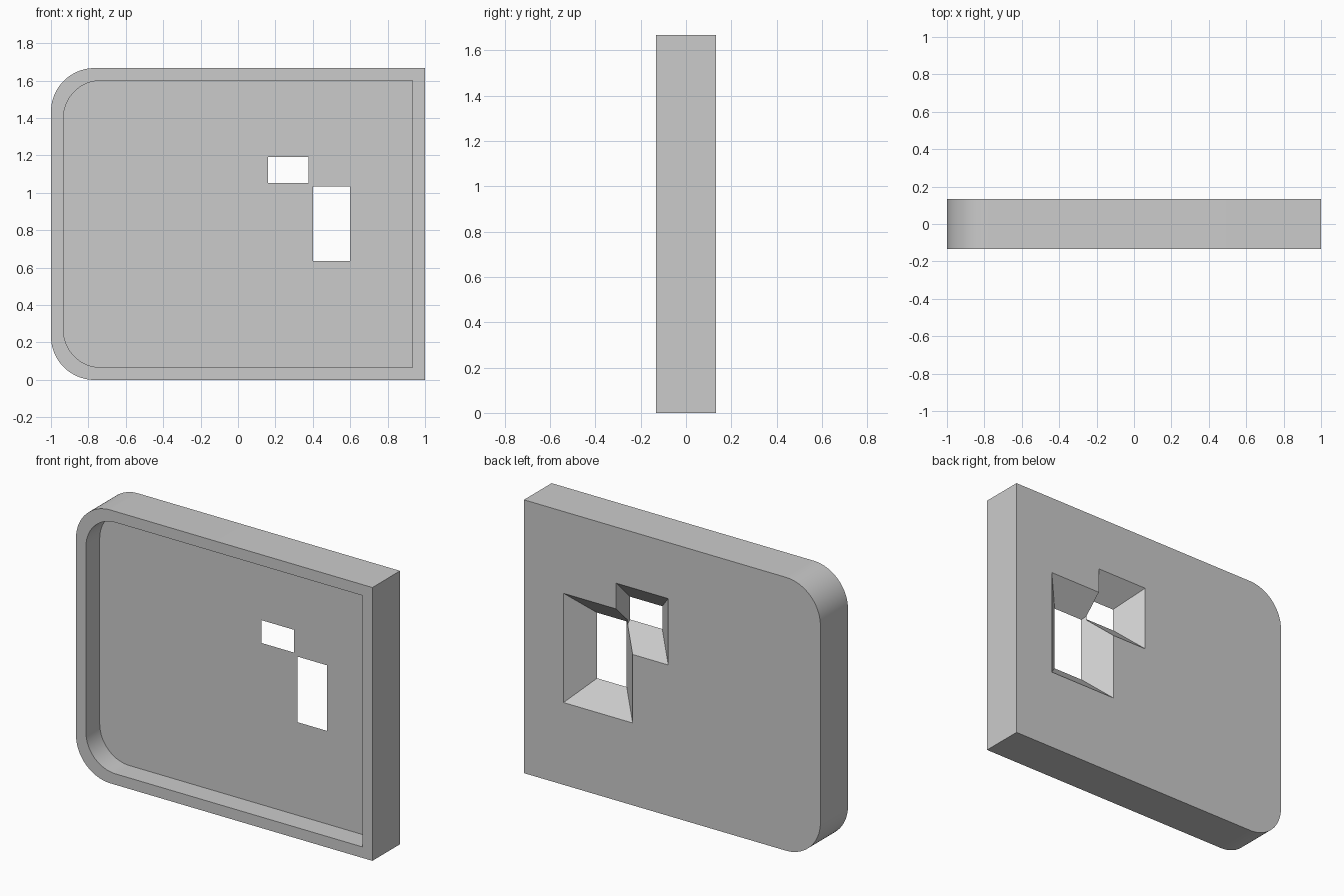
import bpy
import bmesh
from math import cos, sin, pi, radians

cube = bpy.data.objects.get("Cube")
if cube:
    bpy.data.objects.remove(cube, do_unlink=True)

GREY = (0.6, 0.6, 0.6)
HEIGHT = 1.667
HALF_DEPTH = 0.133
RIM = 0.067

grey = bpy.data.materials.new("light_grey")
grey.use_nodes = True
grey.diffuse_color = (*GREY, 1)
bsdf = next(n for n in grey.node_tree.nodes if n.type == "BSDF_PRINCIPLED")
bsdf.inputs["Base Color"].default_value = (*GREY, 1)


def outline(x0, x1, z0, z1, radius=0, steps=20):
    """Rectangle whose two corners on the x0 side may be rounded."""
    points = [(x0, z0), (x1, z0), (x1, z1), (x0, z1)]
    if not radius:
        return points
    points = points[1:3]
    for cz, start in ((z1 - radius, pi / 2), (z0 + radius, pi)):
        for i in range(steps + 1):
            a = start + pi / 2 * i / steps
            points.append((x0 + radius + radius * cos(a), cz + radius * sin(a)))
    return points


def loft(name, front, y_front, back, y_back):
    """Closed solid between two outlines facing along y."""
    bm = bmesh.new()
    a = [bm.verts.new((x, y_front, z)) for x, z in front]
    b = [bm.verts.new((x, y_back, z)) for x, z in back]
    bm.faces.new(a)
    bm.faces.new(b[::-1])
    for i in range(len(a)):
        j = (i + 1) % len(a)
        bm.faces.new((a[j], a[i], b[i], b[j]))
    bmesh.ops.recalc_face_normals(bm, faces=bm.faces)
    mesh = bpy.data.meshes.new(name)
    bm.to_mesh(mesh)
    bm.free()
    mesh.materials.append(grey)
    obj = bpy.data.objects.new(name, mesh)
    bpy.context.collection.objects.link(obj)
    return obj


def flared_cutter(name, x0, x1, z0, z1, right_flare=1):
    """Opening that widens at 45 degrees towards the back."""
    def section(y):
        return outline(x0 - y, x1 + y * right_flare, z0 - y, z1 + y)
    y0, y1 = -0.03, HALF_DEPTH + 0.03
    return loft(name, section(y0), y0, section(y1), y1)


# Panel body with two rounded corners
shape = outline(-1, 1, 0, HEIGHT, 0.233)
panel = loft("panel", shape, -HALF_DEPTH, shape, HALF_DEPTH)

# Front recess and the two flared openings
recess = outline(-1 + RIM, 1 - RIM, RIM, HEIGHT - RIM, 0.2)
cutters = [
    loft("recess_cutter", recess, -0.3, recess, 0),
    flared_cutter("tall_opening_cutter", 0.4, 0.6, 0.635, 1.035),
    flared_cutter("small_opening_cutter", 0.16, 0.378, 1.053, 1.192, right_flare=0),
]

bpy.ops.object.select_all(action="DESELECT")
bpy.context.view_layer.objects.active = panel
panel.select_set(True)
for cutter in cutters:
    cutter.hide_render = True
    mod = panel.modifiers.new(cutter.name, "BOOLEAN")
    mod.operation = "DIFFERENCE"
    mod.solver = "EXACT"
    mod.object = cutter
    bpy.ops.object.modifier_apply(modifier=mod.name)
    bpy.data.objects.remove(cutter, do_unlink=True)

bpy.ops.object.shade_smooth_by_angle(angle=radians(30))
